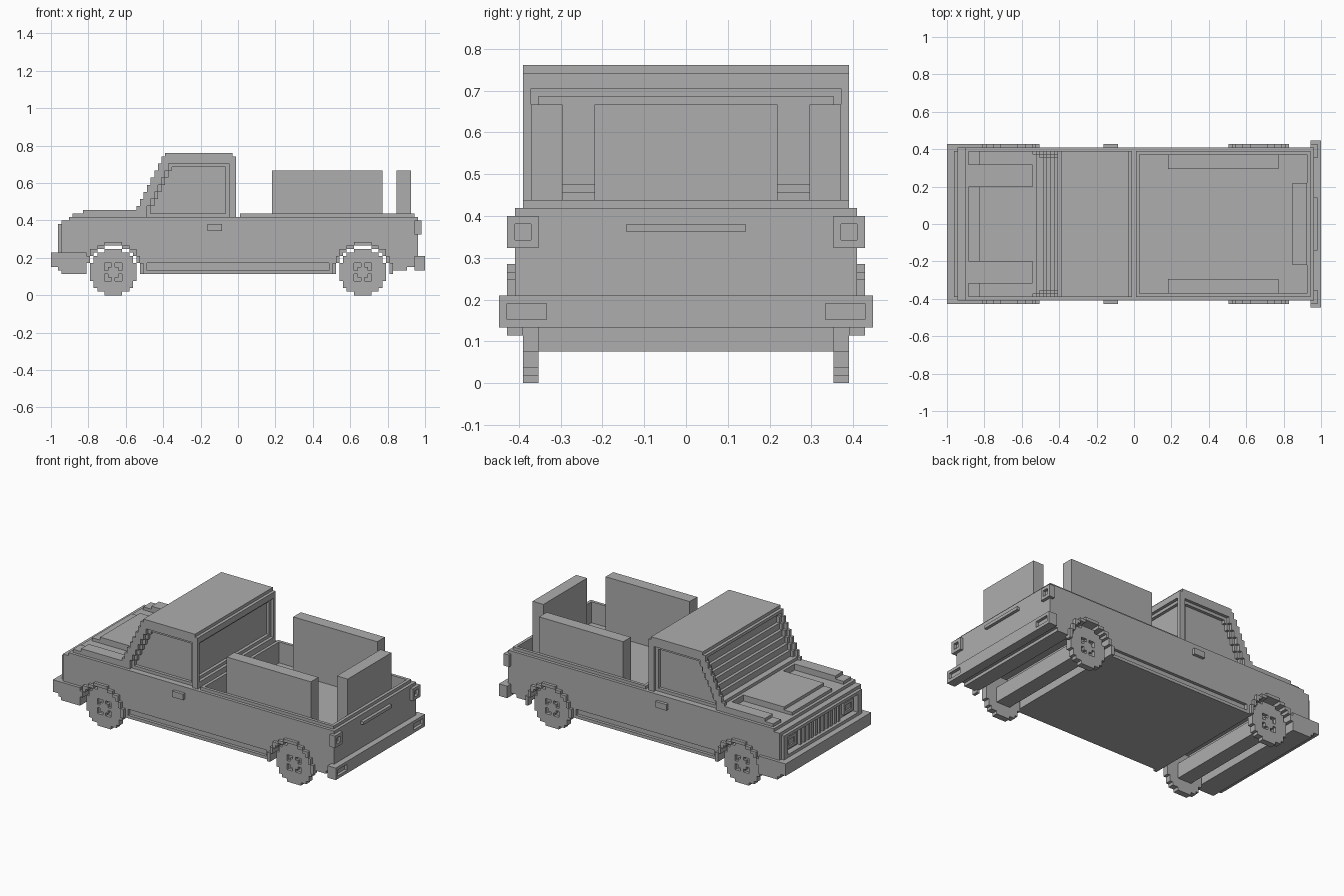
import bpy, bmesh, math

if "Cube" in bpy.data.objects:
    bpy.data.objects.remove(bpy.data.objects["Cube"])

U = 2 / 105  # one block; the truck is 105 blocks long with its nose at -x

grey = bpy.data.materials.new("plain grey")
grey.use_nodes = True
grey.diffuse_color = (0.42, 0.42, 0.42, 1)
grey.node_tree.nodes["Principled BSDF"].inputs["Base Color"].default_value = grey.diffuse_color


def rect(x0, x1, z0, z1):
    return [(x0, z0), (x1, z0), (x1, z1), (x0, z1)]


def tidy(points):
    return [p for i, p in enumerate(points) if p != points[i - 1]]


def disc(size, cx, cz=6.5):
    """Stepped circle outline, size blocks across."""
    right, h = [], size // 2
    for j in range(-h, h + 1):
        w = int(math.sqrt(size * size / 4 - j * j)) + 0.5
        right += [(w, j - 0.5), (w, j + 0.5)]
    outline = right + [(-x, z) for x, z in reversed(right)]
    return tidy([(cx + x, cz + z) for x, z in outline])


def slope(z0, z1, shift):
    """Stepped windscreen line, rising one block back for two up."""
    pts = []
    for z in range(z0, z1):
        x = 24 + shift + max(0, math.ceil((z - 24) / 2))
        pts += [(x, z), (x, z + 1)]
    return pts


def mid(profile, half):
    return [(profile, -half, half)]


def both(profile, y0, y1):
    return [(profile, y0, y1), (profile, -y1, -y0)]


def part(name, prisms, cuts=None):
    """Side profiles extruded across y, with optional carved prisms."""
    bm = bmesh.new()
    for profile, y0, y1 in prisms:
        a, b = ([bm.verts.new((x * U - 1, y * U, z * U)) for x, z in profile] for y in (y0, y1))
        bm.faces.new(a)
        bm.faces.new(b[::-1])
        for i in range(len(a)):
            bm.faces.new((a[i - 1], b[i - 1], b[i], a[i]))
    bmesh.ops.recalc_face_normals(bm, faces=bm.faces)
    mesh = bpy.data.meshes.new(name)
    bm.to_mesh(mesh)
    bm.free()
    mesh.materials.append(grey)
    ob = bpy.data.objects.new(name, mesh)
    bpy.context.collection.objects.link(ob)
    if cuts:
        tool = part(name + "_cutter", cuts)
        tool.hide_render = True
        mod = ob.modifiers.new("carve", "BOOLEAN")
        mod.operation, mod.object = "DIFFERENCE", tool
        mod.solver, mod.use_self = "EXACT", True
        bpy.context.view_layer.update()
        ob.data = bpy.data.meshes.new_from_object(
            ob.evaluated_get(bpy.context.evaluated_depsgraph_get()))
        ob.modifiers.clear()
        bpy.data.objects.remove(tool)
    return ob


AXLES = {"front": 17.5, "rear": 87.5}
arches = [p for cx in AXLES.values() for p in mid(disc(15, cx), 30)]

# Lower body with wheel wells, load bed and sill grooves
body_side = [(3, 8), (10, 8), (10, 6), (95, 6), (95, 7), (100, 7), (100, 8), (103, 8),
             (103, 22), (5, 22), (5, 21), (3, 21)]
part("body", mid(body_side, 21.5),
     arches + mid(rect(54, 101, 16, 25), 19.5) + both(rect(27, 78, 7, 9), 20.5, 25)
     + mid(rect(0, 4, 13, 19), 18.5))
part("bed_rim", mid(rect(53, 102, 21.5, 23), 20.5), mid(rect(54, 101, 15, 25), 19.5))

# Nose, grille and headlights
part("nose_panel", mid(rect(2, 3.5, 9, 20), 20.5), mid(rect(0, 8, 13, 19), 18.5))
part("grille_bars", [(rect(3, 4.5, 13, 19), y - 0.5, y + 0.5) for y in range(-10, 11, 2)])
part("headlights", both(rect(3, 4.5, 14, 18), 12.5, 17.5), both(rect(0, 3.5, 15, 17), 13.5, 16.5))

# Hood with two long hollows
hood_side = [(6, 21), (24.5, 21), (24.5, 24), (9, 24), (9, 23), (6, 23)]
part("hood", mid(hood_side, 20.5), both(rect(5, 24, 22, 26), 10.5, 16.5))

# Cab with window recesses in two steps
cab_side = slope(21, 40, 0) + [(51, 40), (51, 39), (52, 39), (52, 21)]
cuts = []
for step in (0, 1):
    lo, hi, half = 22 + step, 37 - step, 19.5 - step
    side = slope(lo, hi, 3 + step) + [(50 - step, hi), (50 - step, lo)]
    cuts += both(tidy(side), half, 25)
    screen = slope(24 + step, 38 - step, -4) + slope(24 + step, 38 - step, 1 + step)[::-1]
    cuts += mid(tidy(screen), half)
    cuts += mid(rect(51 - step, 60, 24 + step, hi), half)
part("cab", mid(tidy(cab_side), 20.5), cuts)

# Load boards in the bed
part("side_boards", both(rect(62, 93, 15.5, 35), 15.5, 19.5))
part("rear_board", mid(rect(97, 101, 15.5, 35), 11.5))

# Bumpers, lamps and handles
bumper_side = [(0, 8), (2, 8), (2, 7), (3, 7), (3, 6), (10, 6), (10, 12), (0, 12)]
part("front_bumper", mid(bumper_side, 22.5))
part("rear_bumper", mid(rect(102, 105, 7, 11), 23.5), both(rect(104, 110, 8, 10), 17.5, 22.5))
part("tail_lamps", both(rect(102, 104, 17, 21), 18.5, 22.5),
     both(rect(103, 110, 18, 20), 19.5, 21.5))
part("tailgate_handle", mid(rect(102.5, 104, 19, 20), 7.5))
part("door_handles", both(rect(44, 48, 18, 20), 21, 22.5))

# Wheel arch flares, wheels and axles
for end, cx in AXLES.items():
    part(end + "_flares", both(disc(17, cx), 20.5, 22.5),
         mid(disc(15, cx), 30) + mid(rect(cx - 20, cx + 20, -9, 6), 30))
    holes = []
    for sx in (1, -1):
        for sz in (1, -1):
            corner = [(.5, 1.5), (1.5, 1.5), (1.5, .5), (2.5, .5), (2.5, 2.5), (.5, 2.5)]
            holes += both([(cx + sx * x, 6.5 + sz * z) for x, z in corner], 19.5, 25)
    part(end + "_wheels", both(disc(13, cx), 18.5, 20.5), holes)
    part(end + "_axle", mid(rect(cx - 2.5, cx + 2.5, 4, 9), 18.6))
